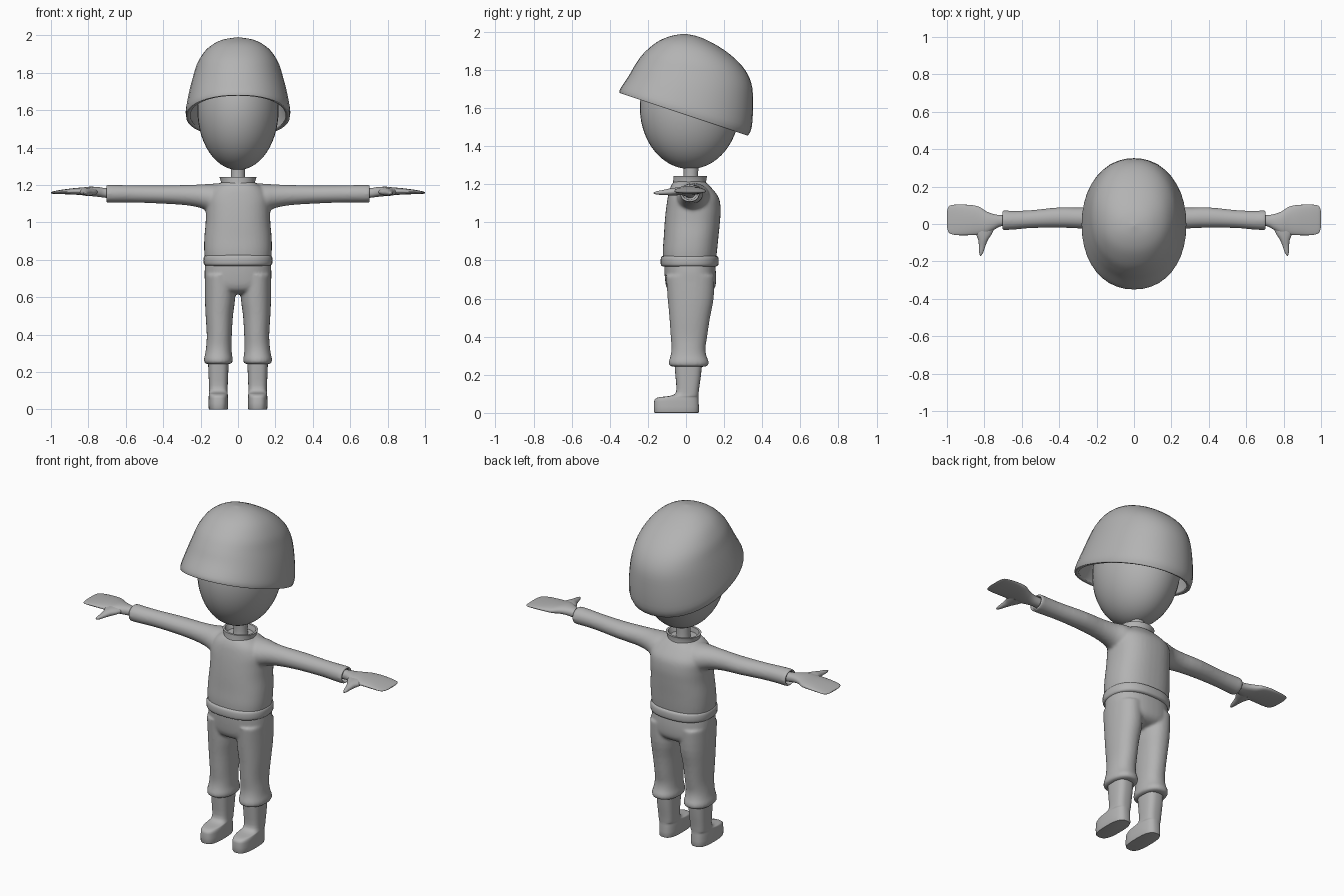
import bpy, bmesh, math
from mathutils import Vector

if "Cube" in bpy.data.objects:
    bpy.data.objects.remove(bpy.data.objects["Cube"])

grey = bpy.data.materials.new("plain grey")
grey.diffuse_color = (0.45, 0.45, 0.45, 1)
grey.use_nodes = True
grey.node_tree.nodes["Principled BSDF"].inputs["Base Color"].default_value = grey.diffuse_color
N = 40


def spow(a, e):
    return math.copysign(abs(a) ** e, a)


def catmull(rings, steps):
    """Densify a list of rings (each a tuple of vectors) with a smooth spline."""
    out = []
    for i in range(len(rings) - 1):
        a, b, c, d = (rings[max(0, i - 1)], rings[i], rings[i + 1], rings[min(len(rings) - 1, i + 2)])
        for k in range(steps):
            t = k / steps
            out.append([0.5 * (2 * q + (r - p) * t + (2 * p - 5 * q + 4 * r - s) * t * t
                               + (3 * q - p - 3 * r + s) * t ** 3) for p, q, r, s in zip(a, b, c, d)])
    return out + [rings[-1]]


def skin(bm, rings, p=2.0, steps=4, side=1, cap_end=True):
    """Loft superellipse rings given as (centre, u half-axis, v half-axis)."""
    loops = []
    for c, u, v in catmull(rings, steps):
        loop = []
        for i in range(N):
            a = 2 * math.pi * i / N
            q = c + u * spow(math.cos(a), 2 / p) + v * spow(math.sin(a), 2 / p)
            loop.append(bm.verts.new((q.x * side, q.y, q.z)))
        loops.append(loop)
    for A, B in zip(loops, loops[1:]):
        for i in range(N):
            j = (i + 1) % N
            bm.faces.new((A[i], A[j], B[j], B[i]))
    bm.faces.new(loops[0])
    if cap_end:
        bm.faces.new(loops[-1])


def zring(z, x, rx, y0, y1):
    return (Vector((x, (y0 + y1) / 2, z)), Vector((rx, 0, 0)), Vector((0, (y1 - y0) / 2, 0)))


def xring(x, y0, y1, z, rz):
    return (Vector((x, (y0 + y1) / 2, z)), Vector((0, (y1 - y0) / 2, 0)), Vector((0, 0, rz)))


def finish(bm, name, blend=False, angle=50):
    bmesh.ops.recalc_face_normals(bm, faces=bm.faces)
    me = bpy.data.meshes.new(name)
    bm.to_mesh(me)
    bm.free()
    ob = bpy.data.objects.new(name, me)
    bpy.context.collection.objects.link(ob)
    me.materials.append(grey)
    for poly in me.polygons:
        poly.use_smooth = True
    if blend:   # fuse overlapping lofts into one soft cloth surface
        m = ob.modifiers.new("fuse", 'REMESH')
        m.mode, m.voxel_size, m.use_smooth_shade = 'VOXEL', 0.008, True
        s = ob.modifiers.new("soften", 'SMOOTH')
        s.factor, s.iterations = 0.5, 6
    else:
        bpy.context.view_layer.objects.active = ob
        ob.select_set(True)
        bpy.ops.object.shade_smooth_by_angle(angle=math.radians(angle))
        ob.select_set(False)
    return ob


# Head: egg shape
bm = bmesh.new()
bmesh.ops.create_uvsphere(bm, u_segments=40, v_segments=28, radius=1)
for v in bm.verts:
    v.co = Vector((v.co.x * .217, v.co.y * .262 + .02, v.co.z * .322 + 1.602))
finish(bm, "head")

# Helmet: tilted rings from crown to rim, given by front point, back point, half width
bm = bmesh.new()
rows = [(-.012, 1.99, -.008, 1.99, .002), (-.08, 1.978, .08, 1.97, .09), (-.15, 1.948, .2, 1.905, .165),
        (-.22, 1.89, .295, 1.82, .215), (-.265, 1.83, .343, 1.73, .24), (-.30, 1.77, .352, 1.62, .262),
        (-.343, 1.705, .345, 1.50, .279), (-.35, 1.68, .325, 1.455, .277)]
rings = [(Vector((0, (a + c) / 2, (b + d) / 2)), Vector((w, 0, 0)), Vector((0, (c - a) / 2, (d - b) / 2)))
         for a, b, c, d, w in rows]
skin(bm, rings, p=2.15, cap_end=False)
helmet = finish(bm, "helmet")
m = helmet.modifiers.new("thickness", 'SOLIDIFY')
m.thickness, m.offset = .022, -1

# Neck
bm = bmesh.new()
skin(bm, [zring(1.19, 0, .042, -.02, .068), zring(1.24, 0, .038, -.012, .064), zring(1.33, 0, .04, -.015, .066)])
finish(bm, "neck")

# Shirt: torso and both sleeves with hollow cuffs
bm = bmesh.new()
skin(bm, [zring(z, 0, rx, a, b) for z, rx, a, b in [
    (.79, .175, -.12, .155), (.85, .181, -.122, .163), (.92, .18, -.117, .17), (1.0, .173, -.112, .178),
    (1.07, .172, -.105, .182), (1.13, .17, -.096, .172), (1.18, .14, -.084, .135), (1.215, .09, -.065, .1)]], p=2.4)
for s in (1, -1):
    skin(bm, [xring(*r) for r in [
        (.05, -.05, .125, 1.13, .08), (.14, -.05, .125, 1.13, .077), (.2, -.035, .1, 1.14, .063),
        (.28, -.025, .088, 1.146, .054), (.4, -.02, .089, 1.149, .049), (.55, -.022, .074, 1.152, .046),
        (.64, -.03, .071, 1.153, .047), (.703, -.032, .072, 1.153, .047), (.703, -.02, .06, 1.153, .035),
        (.66, -.02, .06, 1.153, .035)]], side=s, steps=3)
finish(bm, "shirt", blend=True)

# Collar: flared open ring
bm = bmesh.new()
skin(bm, [zring(z, 0, rx, a, b) for z, rx, a, b in [
    (1.17, .1, -.075, .115), (1.205, .086, -.068, .104), (1.243, .1, -.065, .11),
    (1.243, .088, -.053, .098), (1.212, .074, -.05, .09)]], steps=1)
finish(bm, "collar")

# Shirt hem: rolled band
bm = bmesh.new()
skin(bm, [zring(z, 0, .181 + d, -.13 - d, .168 + d) for z, d in [
    (.768, -.012), (.773, -.001), (.785, .003), (.806, .003), (.82, -.001), (.826, -.012)]], p=2.4, steps=2)
finish(bm, "shirt_hem")

# Trousers: hips and two legs gathered at the cuffs
bm = bmesh.new()
skin(bm, [zring(z, 0, rx, a, b) for z, rx, a, b in [
    (.79, .174, -.115, .152), (.72, .179, -.112, .158), (.66, .17, -.103, .153), (.63, .13, -.08, .125),
    (.615, .07, -.03, .07)]], p=2.4)
for s in (1, -1):
    skin(bm, [zring(z, x, rx, a, b) for z, x, rx, a, b in [
        (.72, .098, .08, -.105, .15), (.6, .096, .081, -.096, .145), (.5, .1, .073, -.087, .126),
        (.4, .1, .067, -.08, .111), (.34, .102, .068, -.076, .102), (.3, .104, .071, -.081, .107),
        (.27, .105, .077, -.09, .119), (.25, .105, .075, -.088, .117), (.242, .105, .06, -.07, .1)]],
        p=2.2, side=s, steps=3)
finish(bm, "trousers", blend=True)

for s, tag in ((1, "left"), (-1, "right")):
    # Boot: sole, toe and shaft in one loft
    bm = bmesh.new()
    skin(bm, [zring(z, .105, rx, a, b) for z, rx, a, b in [
        (0, .047, -.162, .062), (.008, .052, -.168, .068), (.06, .052, -.167, .066), (.074, .051, -.16, .065),
        (.083, .05, -.14, .065), (.088, .05, -.09, .065), (.1, .049, -.058, .066), (.13, .05, -.05, .069),
        (.2, .053, -.056, .079), (.28, .056, -.062, .086)]], p=2.8, side=s, steps=2)
    finish(bm, tag + "_boot")

    # Mitten hand with thumb
    bm = bmesh.new()
    skin(bm, [xring(*r) for r in [
        (.65, -.01, .05, 1.155, .028), (.71, -.012, .048, 1.158, .026), (.75, -.032, .053, 1.163, .026),
        (.79, -.052, .068, 1.166, .025), (.83, -.058, .093, 1.166, .021), (.88, -.06, .102, 1.166, .017),
        (.94, -.06, .104, 1.163, .012), (.98, -.053, .1, 1.16, .008), (.994, -.038, .088, 1.159, .005),
        (1.0, -.015, .065, 1.158, .002)]], p=2.2, side=s)
    skin(bm, [(Vector((x, y, z)), Vector((rx, 0, 0)), Vector((0, 0, rz))) for x, y, z, rx, rz in [
        (.8, -.02, 1.164, .055, .02), (.803, -.055, 1.162, .042, .02), (.807, -.085, 1.16, .026, .018),
        (.812, -.12, 1.157, .017, .013), (.817, -.152, 1.155, .011, .009), (.82, -.17, 1.154, .003, .003)]], side=s)
    finish(bm, tag + "_hand")
